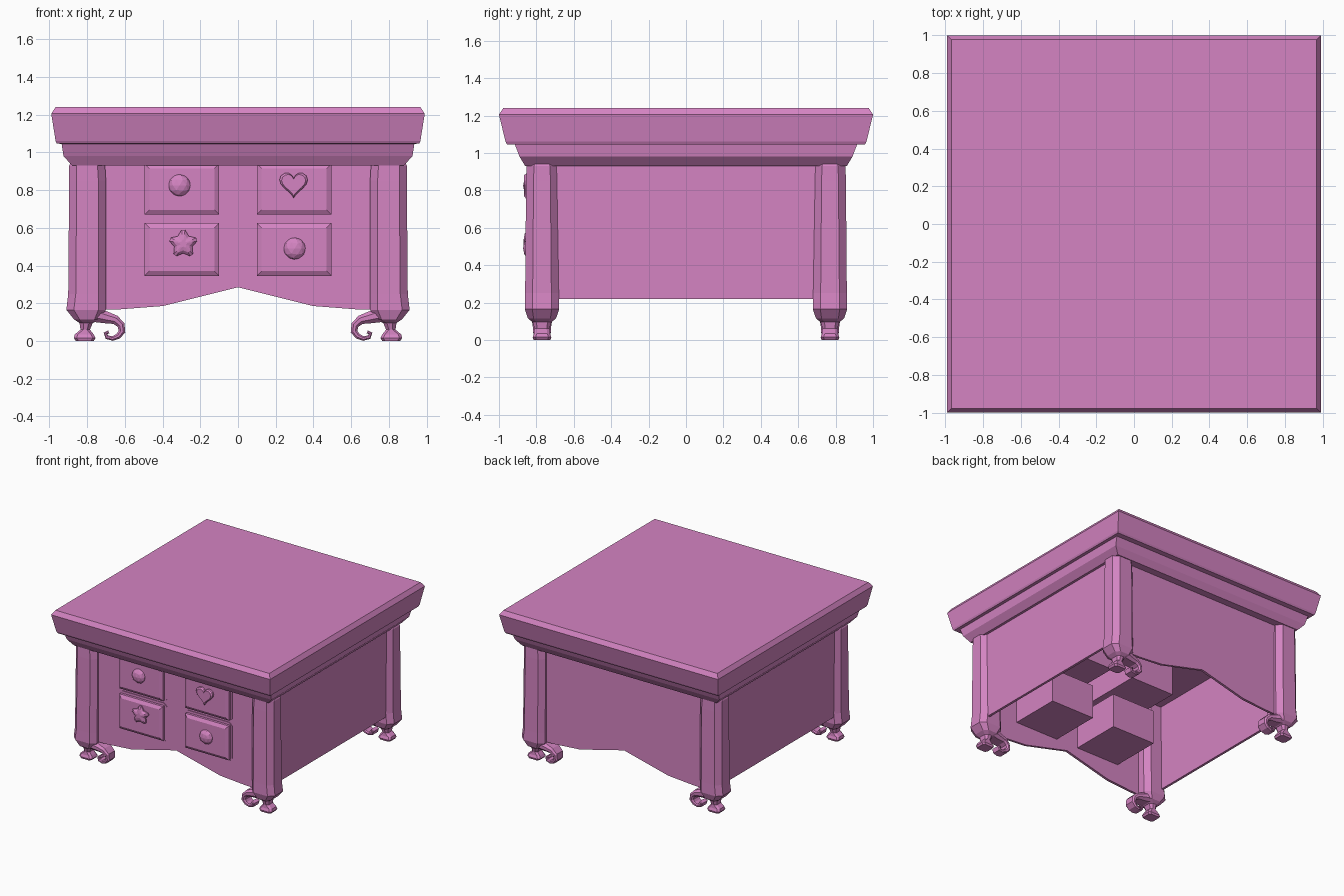
import bpy, bmesh
from math import sin, cos, pi
from mathutils import Vector

cube = bpy.data.objects.get("Cube")
if cube:
    bpy.data.objects.remove(cube, do_unlink=True)

pink = bpy.data.materials.new("orchid pink")
pink.use_nodes = True
colour = (0.66, 0.23, 0.54, 1)
pink.diffuse_color = colour
pink.node_tree.nodes["Principled BSDF"].inputs["Base Color"].default_value = colour


def finish(name, bm, mirror=""):
    """Turn a bmesh into an object, optionally mirrored about the centre."""
    bmesh.ops.recalc_face_normals(bm, faces=bm.faces)
    mesh = bpy.data.meshes.new(name)
    bm.to_mesh(mesh)
    bm.free()
    mesh.materials.append(pink)
    obj = bpy.data.objects.new(name, mesh)
    bpy.context.collection.objects.link(obj)
    if mirror:
        mod = obj.modifiers.new("mirror", "MIRROR")
        mod.use_axis = ["X" in mirror, "Y" in mirror, False]
        mod.use_mirror_merge = False
    return obj


def loft(name, rings, mirror=""):
    """Skin a list of equal rings and cap both ends."""
    bm = bmesh.new()
    loops = [[bm.verts.new(p) for p in ring] for ring in rings]
    for a, b in zip(loops, loops[1:]):
        for i in range(len(a)):
            j = (i + 1) % len(a)
            bm.faces.new((a[i], a[j], b[j], b[i]))
    bm.faces.new(loops[0])
    bm.faces.new(loops[-1])
    return finish(name, bm, mirror)


def rect(x0, x1, y0, y1, c=0):
    """Rectangle outline, with corners cut by c."""
    if not c:
        return [(x0, y0), (x1, y0), (x1, y1), (x0, y1)]
    return [(x0 + c, y0), (x1 - c, y0), (x1, y0 + c), (x1, y1 - c),
            (x1 - c, y1), (x0 + c, y1), (x0, y1 - c), (x0, y0 + c)]


def flat(outline, z):
    return [(x, y, z) for x, y in outline]


def upright(outline, y):
    return [(x, y, z) for x, z in outline]


# Table top with its stepped moulding
top = [(0.93, 0.88, 0.86), (0.98, 0.925, 0.89), (1.045, 0.935, 0.915),
       (1.046, 0.96, 0.957), (1.06, 0.967, 0.965), (1.205, 0.99, 1.0),
       (1.24, 0.967, 0.977)]
loft("table_top", [flat(rect(-a, a, -b, b), z) for z, a, b in top])

# Side panels, and front and back panels with a wavy lower edge
side = rect(-0.76, 0.76, 0.22, 0.95)
loft("side_panels", [[(x, y, z) for y, z in side] for x in (0.84, 0.86)], "X")
half = [(0.4, 0.185), (0.62, 0.168), (0.72, 0.165), (0.84, 0.165), (0.84, 0.95)]
wave = [(0, 0.285)] + half + [(-x, z) for x, z in reversed(half)]
loft("front_and_back_panels", [upright(wave, y) for y in (-0.80, -0.78)], "Y")

# Legs: chamfered posts ending in a narrow ankle and a flared toe
leg = [(0.96, 0.73, 0.88, 0.06, 0.03), (0.93, 0.705, 0.895, 0.083, 0.04),
       (0.85, 0.70, 0.895, 0.085, 0.04), (0.25, 0.70, 0.90, 0.09, 0.04),
       (0.165, 0.70, 0.91, 0.092, 0.04), (0.115, 0.73, 0.87, 0.075, 0.03),
       (0.095, 0.77, 0.84, 0.05, 0.02), (0.06, 0.785, 0.835, 0.04, 0.015),
       (0.035, 0.765, 0.865, 0.042, 0.015), (0.015, 0.755, 0.87, 0.05, 0.015),
       (0, 0.765, 0.86, 0.045, 0.015)]
loft("legs", [flat(rect(x0, x1, -0.77 - w, -0.77 + w, c), z)
              for z, x0, x1, w, c in leg], "XY")

# Scrolls curling inward from each foot: x, z, half thickness, half width
path = [(0.76, 0.14, 0.04, 0.07), (0.70, 0.125, 0.032, 0.06),
        (0.65, 0.112, 0.024, 0.055), (0.62, 0.085, 0.02, 0.05),
        (0.615, 0.05, 0.018, 0.048), (0.635, 0.025, 0.015, 0.045),
        (0.665, 0.013, 0.012, 0.042), (0.695, 0.02, 0.011, 0.04),
        (0.703, 0.04, 0.01, 0.038), (0.685, 0.048, 0.008, 0.035)]
rings = []
for i, (x, z, t, w) in enumerate(path):
    a, b = path[max(i - 1, 0)], path[min(i + 1, len(path) - 1)]
    n = Vector((a[1] - b[1], 0, b[0] - a[0])).normalized()
    rings.append([Vector((x, -0.77 + v, z)) + n * u
                  for u, v in rect(-t, t, -w, w, t * 0.6)])
loft("foot_scrolls", rings, "XY")

# Drawers: thin surround, box running inward and a bevelled front
for row, z0, z1, back in (("lower", 0.33, 0.645, -0.36), ("upper", 0.655, 0.96, -0.14)):
    loft(row + "_drawer_surrounds",
         [upright(rect(0.08, 0.51, z0, z1, 0.025), y) for y in (-0.79, -0.805)], "X")
    steps = [(back, 0), (-0.825, 0), (-0.84, 0.025)]
    loft(row + "_drawers",
         [upright(rect(0.1 + d, 0.495 - d, z0 + 0.015 + d, z1 - 0.02 - d), y)
          for y, d in steps], "X")

# Round knobs
for name, x, z in (("upper_round_knob", -0.31, 0.825), ("lower_round_knob", 0.3, 0.49)):
    bm = bmesh.new()
    bmesh.ops.create_icosphere(bm, subdivisions=2, radius=0.06)
    bmesh.ops.scale(bm, vec=(1, 0.6, 1), verts=bm.verts)
    bmesh.ops.translate(bm, vec=(x, -0.835, z), verts=bm.verts)
    finish(name, bm)


def shaped_knob(name, outline, x, z, steps):
    """Raised knob whose outline shrinks towards the front."""
    loft(name, [upright([(x + u * s, z + v * s) for u, v in outline], y)
                for y, s in steps])


# Heart knob
turns = [2 * pi * i / 24 for i in range(24)]
heart = [(0.075 * sin(t) ** 3,
          0.0047 * (13 * cos(t) - 5 * cos(2 * t) - 2 * cos(3 * t) - cos(4 * t)))
         for t in turns]
shaped_knob("heart_knob", heart, 0.295, 0.835,
            [(-0.83, 1), (-0.855, 1), (-0.865, 0.85)])

# Star knob with blunt points
star = []
for i in range(5):
    a = pi / 2 + i * 2 * pi / 5
    star += [(r * cos(a + d), r * sin(a + d))
             for d, r in ((-0.12, 0.075), (0.12, 0.075), (pi / 5, 0.05))]
shaped_knob("star_knob", star, -0.29, 0.515,
            [(-0.83, 1), (-0.85, 1), (-0.863, 0.7), (-0.868, 0.3)])
